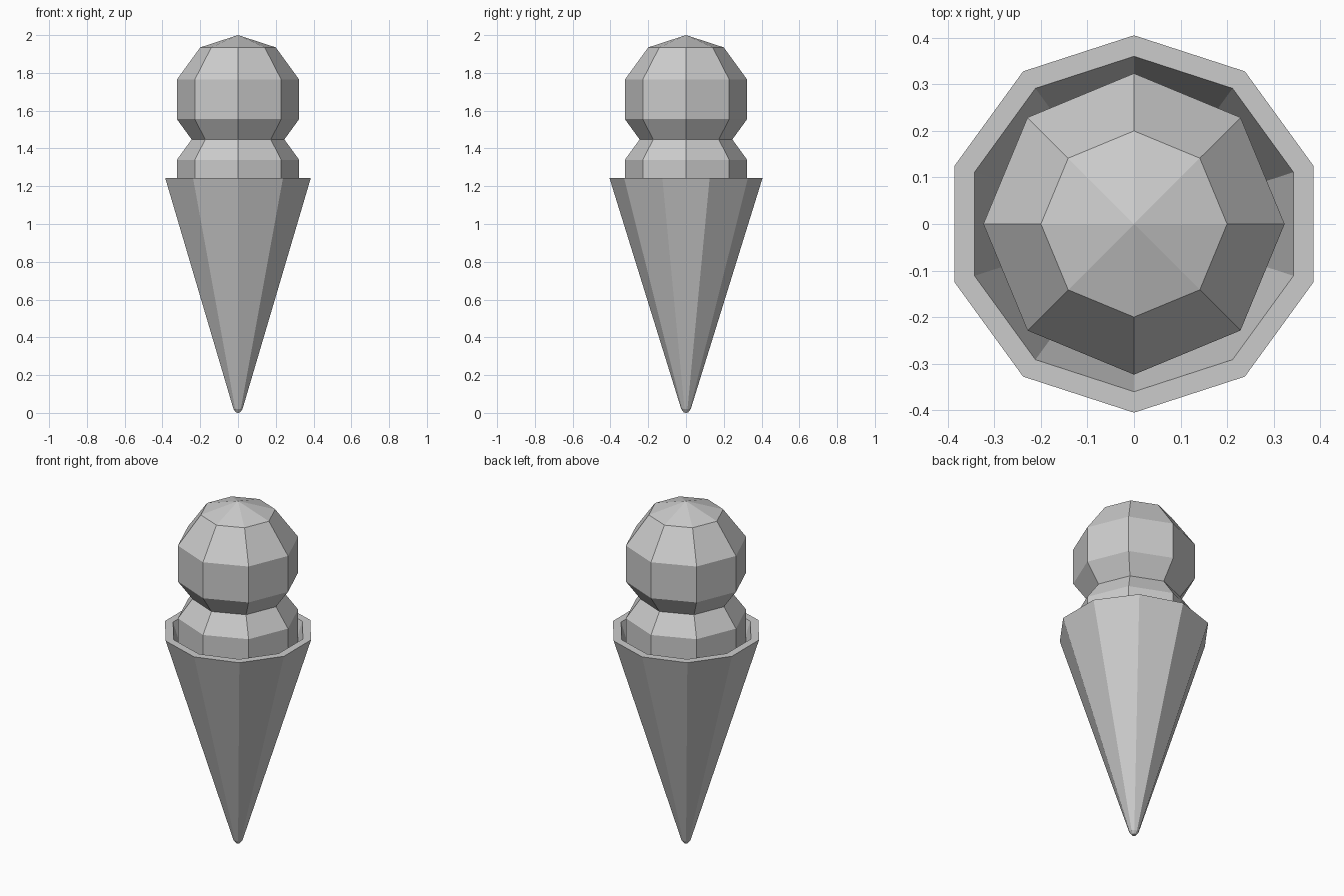
import bpy, bmesh, math

if "Cube" in bpy.data.objects:
    bpy.data.objects.remove(bpy.data.objects["Cube"])


def lathe(name, profile, sides, start):
    """Revolve an (r, z) profile; r = 0 makes a single pole vertex."""
    bm = bmesh.new()
    rings = []
    for r, z in profile:
        if r == 0:
            rings.append([bm.verts.new((0, 0, z))] * sides)
        else:
            angles = [start + 2 * math.pi * i / sides for i in range(sides)]
            rings.append([bm.verts.new((r * math.cos(a), r * math.sin(a), z)) for a in angles])
    for lower, upper in zip(rings, rings[1:]):
        for i in range(sides):
            j = (i + 1) % sides
            corners = [lower[i], lower[j], upper[j], upper[i]]
            bm.faces.new(list(dict.fromkeys(corners)))
    bmesh.ops.recalc_face_normals(bm, faces=bm.faces[:])
    mesh = bpy.data.meshes.new(name)
    bm.to_mesh(mesh)
    bm.free()
    obj = bpy.data.objects.new(name, mesh)
    bpy.context.collection.objects.link(obj)
    return obj


# Hollow ten-sided cone: blunt tip, outer wall, flat rim, inner wall
lathe("cone", [(0, 0), (0.012, 0.003), (0.025, 0.02), (0.405, 1.243),
               (0.36, 1.243), (0, 0.085)], 10, math.pi / 2)


# Two stacked eight-sided scoops
def scoop(name, z, radius=0.34):
    steps = [math.pi * k / 5 for k in range(6)]
    profile = [(radius * math.sin(t) if 0 < k < 5 else 0, z - radius * math.cos(t))
               for k, t in enumerate(steps)]
    return lathe(name, profile, 8, 0)


scoop("lower_scoop", 1.235)
scoop("upper_scoop", 1.66)
